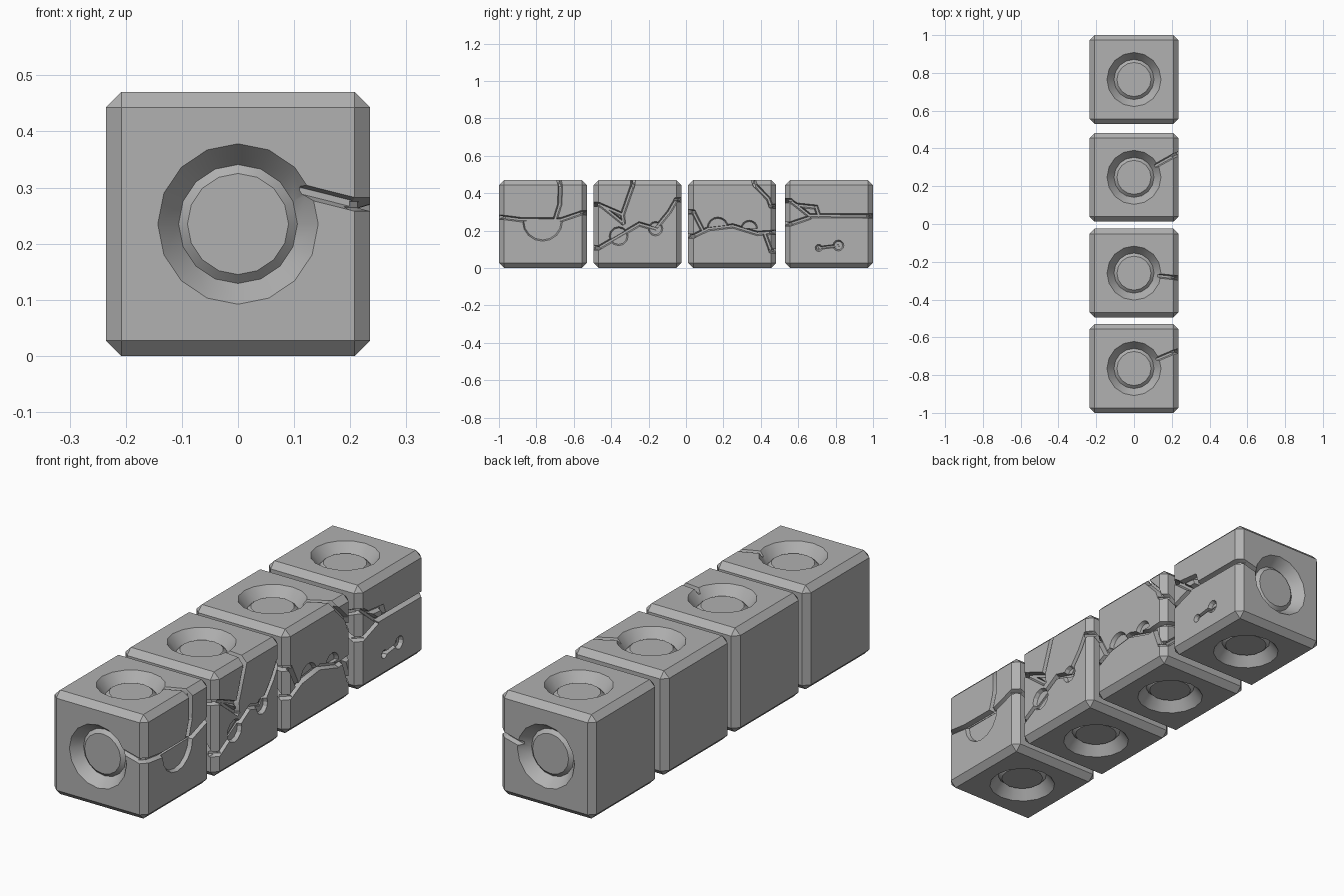
import bpy, bmesh
from math import sin, cos, pi, radians
from mathutils import Vector, Matrix

if "Cube" in bpy.data.objects:
    bpy.data.objects.remove(bpy.data.objects["Cube"])

H, BEV = 0.235, 0.027
E = H - BEV

stone = bpy.data.materials.new("dark_stone")
stone.diffuse_color = (0.44, 0.44, 0.44, 1)
stone.use_nodes = True
stone.node_tree.nodes["Principled BSDF"].inputs["Base Color"].default_value = stone.diffuse_color


def mesh_object(name, bm, loc):
    bmesh.ops.recalc_face_normals(bm, faces=bm.faces[:])
    me = bpy.data.meshes.new(name)
    bm.to_mesh(me)
    bm.free()
    me.materials.append(stone)
    ob = bpy.data.objects.new(name, me)
    ob.location = loc
    bpy.context.collection.objects.link(ob)
    return ob


def loft(bm, rings):
    vs = [[bm.verts.new(p) for p in r] for r in rings]
    n = len(vs[0])
    for a, b in zip(vs, vs[1:]):
        for i in range(n):
            bm.faces.new((a[i], a[(i + 1) % n], b[(i + 1) % n], b[i]))
    bm.faces.new(vs[0])
    bm.faces.new(vs[-1][::-1])


# Round dimple with a low raised boss, cut into four faces
def dimples(bm):
    for k in range(4):
        rot = Matrix.Rotation(k * pi / 2, 3, 'X')
        loft(bm, [[rot @ Vector((r * cos(i * pi / 8), r * sin(i * pi / 8), H + h))
                   for i in range(16)]
                  for r, h in ((0.1584, 0.02), (0.106, -0.048), (0.09, -0.033))])


# A crack end that reaches a block edge runs over the chamfer to the dimple
def wrap(y, z):
    if abs(y) > H - 0.008:
        s = 1 if y > 0 else -1
        end = z * 0.45 if s > 0 else z * 0.3 + 0.048
        return [Vector((H, s * E, z)), Vector((E, s * H, z)), Vector((0.115, s * H, end))]
    if z > H - 0.008:
        return [Vector((H, y, E)), Vector((E, y * 0.92, H)), Vector((0.115, y * 0.5, H))]
    return [Vector((H, y, z))]


# Trapezoid groove swept along a path on the block surface
def crack(bm, path, w=0.010):
    pts = wrap(*path[0])[::-1] + [Vector((H, *p)) for p in path[1:-1]] + wrap(*path[-1])
    for i, (a, b) in enumerate(zip(pts, pts[1:])):
        m = (a + b) / 2
        side = Vector((0, 0, 1)) if max(a.z, b.z) > H - 1e-4 else Vector((0, 1 if m.y > 0 else -1, 0))
        right = Vector((1, 0, 0))
        if min(a.x, b.x) > H - 1e-4:
            n = right
        elif max(a.x, b.x) < E + 1e-4:
            n = side
        else:
            n = (right + side).normalized()
        d = (b - a).normalized()
        s = d.cross(n).normalized()
        dep = 0.021 + 0.0004 * (i % 5)
        prof = ((-w * 1.8, 0.02), (w * 1.8, 0.02), (w * 0.55, -dep), (-w * 0.55, -dep))
        loft(bm, [[p + s * u + n * v for u, v in prof]
                  for p in (a - d * w * 0.6, b + d * w * 0.6)])


# Shallow disc sunk in the right face: half = -1 lower, 1 upper, 0 full
def disc(bm, y, z, r, half):
    ang = [half * pi * i / 8 for i in range(9)] if half else [pi * i / 6 for i in range(12)]
    loft(bm, [[(H + h, y + q * cos(t), z + q * sin(t)) for t in ang]
              for q, h in ((r + 0.008, 0.02), (r - 0.008, -0.017))])


# Each block: centre y, disc type, crack paths (y, z), sunk discs (y, z, radius)
blocks = [
    (-0.765, -1,
     [[(-1, .27), (-.88, .258), (-.67, .257), (-.53, .295)],
      [(-.672, .47), (-.675, .34), (-.70, .26)]],
     [(-.767, .25, .108)]),
    (-0.26, 0,
     [[(-.495, .107), (-.36, .17), (-.25, .235), (-.163, .21), (-.09, .3), (-.025, .365)],
      [(-.495, .34), (-.34, .285), (-.285, .47)],
      [(-.44, .325), (-.335, .24), (-.34, .285)]],
     [(-.36, .17, .052), (-.163, .21, .04)]),
    (0.247, 1,
     [[(.012, .17), (.12, .21), (.25, .225), (.38, .185), (.482, .19)],
      [(.012, .30), (.09, .2)],
      [(.42, .185), (.482, .09)],
      [(.37, .47), (.44, .37), (.482, .33)]],
     [(.17, .215, .058), (.338, .21, .046)]),
    (0.765, 0,
     [[(.53, .36), (.585, .34), (.66, .28), (1, .278)],
      [(.53, .235), (.66, .27)],
      [(.60, .335), (.695, .325), (.71, .28)]],
     [(.815, .12, .03), (.71, .107, .02)]),
]

for idx, (cy, half, paths, discs) in enumerate(blocks):
    # Chamfered block
    bm = bmesh.new()
    bmesh.ops.create_cube(bm, size=2 * H)
    bmesh.ops.bevel(bm, geom=bm.edges[:], offset=BEV, segments=1, affect='EDGES')
    block = mesh_object(f"block_{idx + 1}", bm, (0, cy, H))

    bm = bmesh.new()
    dimples(bm)
    cut_a = mesh_object("dimple_cutter", bm, block.location)

    bm = bmesh.new()
    for path in paths:
        crack(bm, [(y - cy, z - H) for y, z in path])
    for y, z, r in discs:
        disc(bm, y - cy, z - H, r, half)
    if idx == 3:
        # Slot joining the two small holes
        crack(bm, [(y - cy, z - H) for y, z, r in discs], 0.007)
    cut_b = mesh_object("crack_cutter", bm, block.location)

    # Carve the dimples, then the cracks
    for cut in (cut_a, cut_b):
        cut.hide_render = True
        mod = block.modifiers.new("carve", 'BOOLEAN')
        mod.operation = 'DIFFERENCE'
        mod.solver = 'EXACT'
        mod.use_self = cut is cut_b
        mod.object = cut
    dg = bpy.context.evaluated_depsgraph_get()
    carved = bpy.data.meshes.new_from_object(block.evaluated_get(dg))
    block.modifiers.clear()
    block.data = carved
    # Round dimple walls shade smooth, block edges stay sharp
    for p in carved.polygons:
        p.use_smooth = True
    carved.set_sharp_from_angle(angle=radians(25))
    for cut in (cut_a, cut_b):
        bpy.data.objects.remove(cut)
